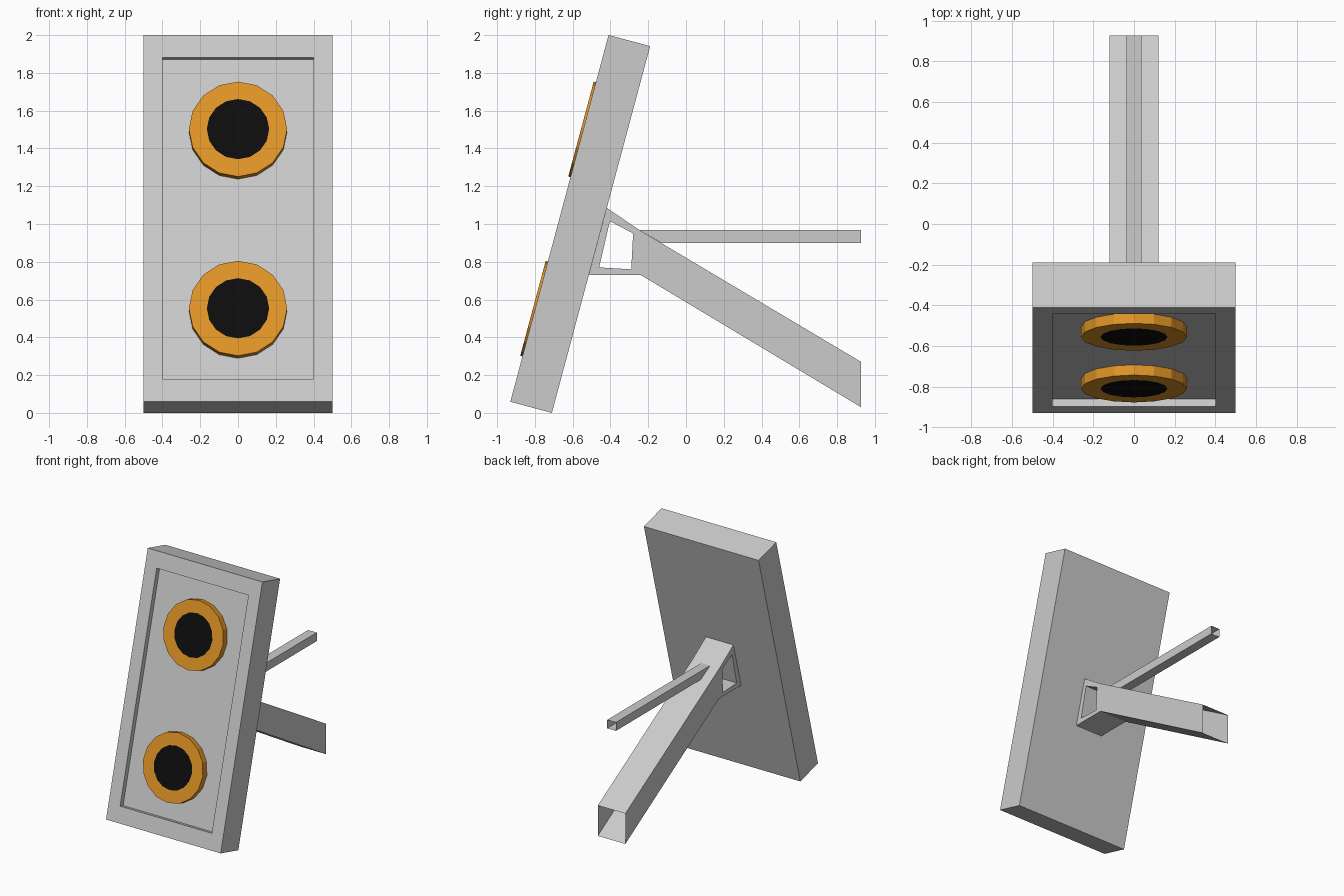
import bpy, math

if "Cube" in bpy.data.objects:
    bpy.data.objects.remove(bpy.data.objects["Cube"])

TILT = math.radians(15)
C, S = math.cos(TILT), math.sin(TILT)
L, T, RECESS = 2.01, 0.228, 0.04      # panel length, thickness, recess depth


def at(x, d, u):
    """Panel space (x, depth towards front, up along panel) to world."""
    return (x, -0.71 + S * u - C * d, C * u + S * d)


def mesh_object(name, verts, faces, color=None):
    me = bpy.data.meshes.new(name)
    me.from_pydata(verts, [], faces)
    ob = bpy.data.objects.new(name, me)
    bpy.context.collection.objects.link(ob)
    if color:
        mat = bpy.data.materials.new(name + "_colour")
        mat.diffuse_color = color
        mat.use_nodes = True
        mat.node_tree.nodes["Principled BSDF"].inputs["Base Color"].default_value = mat.diffuse_color
        me.materials.append(mat)
    return ob


def loft(name, loops, cap_start=True, cap_end=True, closed=False, color=None):
    """Bridge successive loops with quads; optionally cap or close the chain."""
    n, m = len(loops[0]), len(loops)
    verts = [v for loop in loops for v in loop]
    faces = []
    for k in range(m if closed else m - 1):
        a, b = k * n, (k + 1) % m * n
        faces += [(a + i, a + (i + 1) % n, b + (i + 1) % n, b + i) for i in range(n)]
    if cap_start and not closed:
        faces.append(tuple(reversed(range(n))))
    if cap_end and not closed:
        faces.append(tuple(range((m - 1) * n, m * n)))
    return loft_finish(mesh_object(name, verts, faces, color))


def loft_finish(ob):
    import bmesh
    bm = bmesh.new()
    bm.from_mesh(ob.data)
    bmesh.ops.recalc_face_normals(bm, faces=bm.faces)
    bm.to_mesh(ob.data)
    bm.free()
    return ob


def rect(w, d, u0, u1):
    return [at(-w, d, u0), at(w, d, u0), at(w, d, u1), at(-w, d, u1)]


def circle(r, d, u, n=16):
    return [at(r * math.sin(2 * math.pi * i / n), d, u + r * math.cos(2 * math.pi * i / n))
            for i in range(n)]


def side(profile, x):
    return [(x, y, z) for y, z in profile]


# Tilted panel with a shallow recess in its front
M = 0.124
loft("panel", [rect(0.5, 0, 0, L), rect(0.5, T, 0, L),
               rect(0.4, T, M, L - M), rect(0.4, T - RECESS, M, L - M)])

# Two round units, each an orange ring around a black disc
front, back = T + 0.012, T - RECESS
for label, u in (("lower", 0.509), ("upper", 1.491)):
    loft(label + "_ring", [circle(0.26, back, u), circle(0.26, front, u),
                           circle(0.165, front, u), circle(0.165, back, u)],
         closed=True, color=(0.75, 0.30, 0.02, 1))
    mesh_object(label + "_disc", circle(0.165, front, u), [tuple(reversed(range(16)))],
                color=(0.004, 0.004, 0.004, 1))

# Bracket behind the panel, pierced from side to side
outer = [(-0.419, 1.085), (-0.245, 0.967), (-0.24, 0.73), (-0.514, 0.73)]
inner = [(-0.403, 1.015), (-0.28, 0.95), (-0.29, 0.76), (-0.46, 0.77)]
loft("bracket", [side(outer, -0.12), side(outer, 0.12),
                 side(inner, 0.12), side(inner, -0.12)], closed=True)


# Open-ended square tubes running back from the bracket
def tube(name, w, start, end):
    loops = [[(-w, p[0][0], p[0][1]), (w, p[0][0], p[0][1]),
              (w, p[1][0], p[1][1]), (-w, p[1][0], p[1][1])] for p in (start, end)]
    loft(name, loops, cap_start=False, cap_end=False)


tube("main_arm", 0.12, [(-0.24, 0.73), (-0.245, 0.967)], [(0.927, 0.03), (0.927, 0.27)])
tube("upper_rod", 0.038, [(-0.13, 0.90), (-0.245, 0.967)], [(0.927, 0.90), (0.927, 0.967)])
